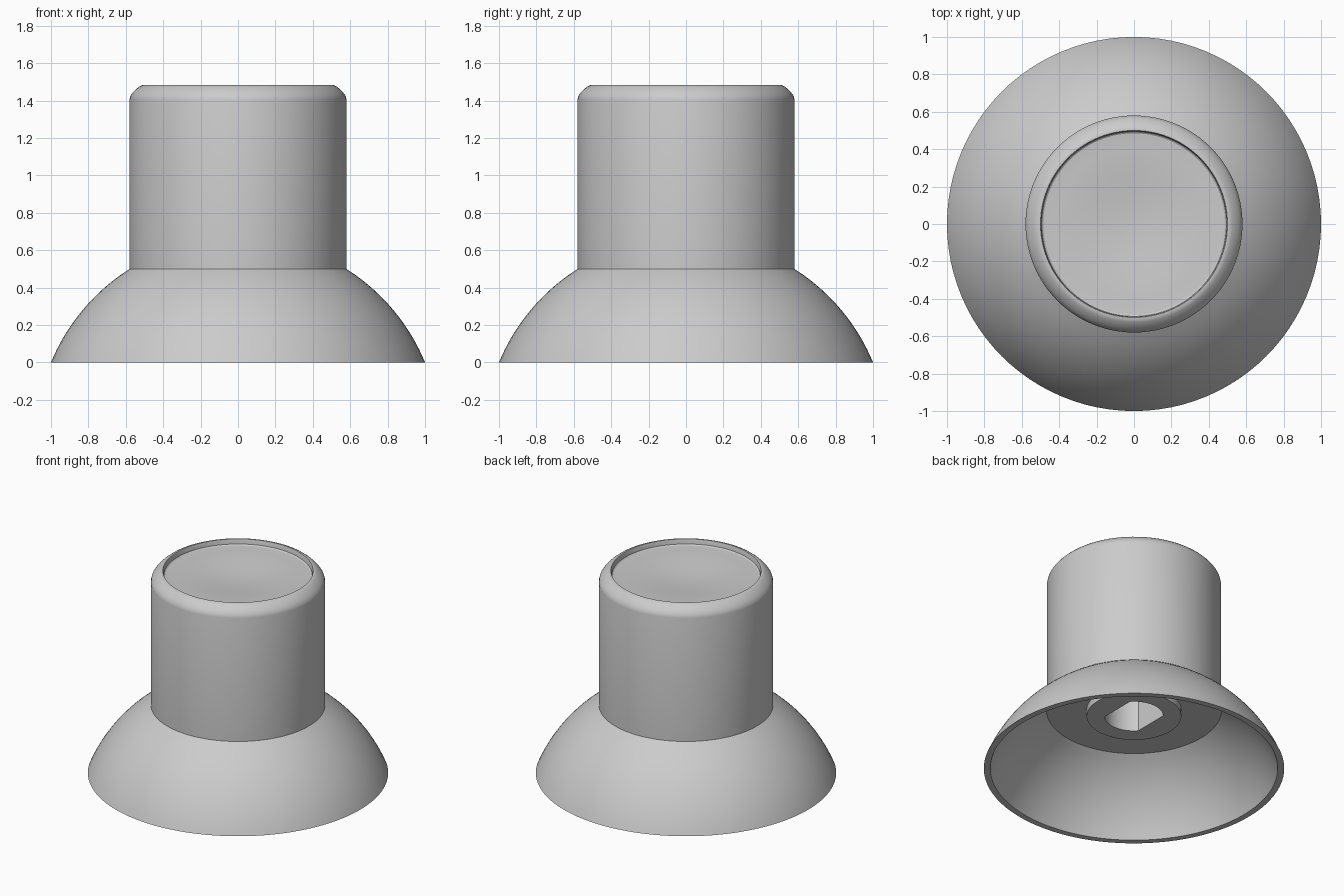
import bpy, bmesh, math

SEGMENTS = 96

cube = bpy.data.objects.get("Cube")
if cube:
    bpy.data.objects.remove(cube, do_unlink=True)

grey = bpy.data.materials.new("matte grey")
grey.use_nodes = True
grey.diffuse_color = (0.6, 0.6, 0.6, 1)
grey.node_tree.nodes["Principled BSDF"].inputs["Base Color"].default_value = grey.diffuse_color


def ring(radius, z, flat=None):
    """Circle of points, optionally cut by two flats at x = +-flat."""
    points = []
    for i in range(SEGMENTS):
        a = math.tau * i / SEGMENTS
        x, y = radius * math.cos(a), radius * math.sin(a)
        if flat:
            x = max(-flat, min(flat, x))
        points.append((x, y, z))
    return points


def loft(name, rings, cap_end=False, flip=False):
    """Skin a row of rings into one smooth object."""
    bm = bmesh.new()
    loops = [[bm.verts.new(p) for p in r] for r in rings]
    for low, high in zip(loops, loops[1:]):
        for i in range(SEGMENTS):
            j = (i + 1) % SEGMENTS
            bm.faces.new((low[i], low[j], high[j], high[i]))
    if cap_end:
        bm.faces.new(loops[-1])
    if flip:
        bmesh.ops.reverse_faces(bm, faces=bm.faces[:])
    mesh = bpy.data.meshes.new(name)
    bm.to_mesh(mesh)
    bm.free()
    mesh.materials.append(grey)
    obj = bpy.data.objects.new(name, mesh)
    bpy.context.collection.objects.link(obj)
    bpy.ops.object.select_all(action="DESELECT")
    obj.select_set(True)
    bpy.context.view_layer.objects.active = obj
    bpy.ops.object.shade_smooth_by_angle(angle=math.radians(32))
    return obj


def dome(base_radius, top, steps=16):
    """Spherical zone whose centre lies below the floor."""
    centre = -0.414
    r2 = base_radius ** 2 + centre ** 2
    heights = [top * i / steps for i in range(steps + 1)]
    return [ring(math.sqrt(r2 - (z - centre) ** 2), z) for z in heights]


# Hollow domed skirt: ceiling, inner dome, bottom rim, outer dome
inner = dome(0.957, 0.45)
loft("skirt", [ring(0.315, 0.45)] + inner[::-1] + dome(1.0, 0.5))

# Stem with rounded shoulder, raised lip and a shallow dished top
stem_profile = [(0.58, 0.5), (0.58, 1.405), (0.575, 1.425), (0.562, 1.444),
                (0.545, 1.461), (0.526, 1.476), (0.51, 1.484), (0.5, 1.484),
                (0.497, 1.475), (0.494, 1.45), (0.485, 1.443)]
for i in range(1, 16):
    t = 1 - i / 16
    stem_profile.append((0.47 * t, 1.41 + 0.015 * (1 - math.cos(math.pi * t))))
loft("stem", [ring(r, z) for r, z in stem_profile], cap_end=True)

# Boss under the ceiling with a double-flat shaft socket
loft("shaft_boss", [ring(0.315, 0.45), ring(0.315, 0.4),
                    ring(0.195, 0.4, 0.145), ring(0.195, 0.95, 0.145)],
     cap_end=True, flip=True)
